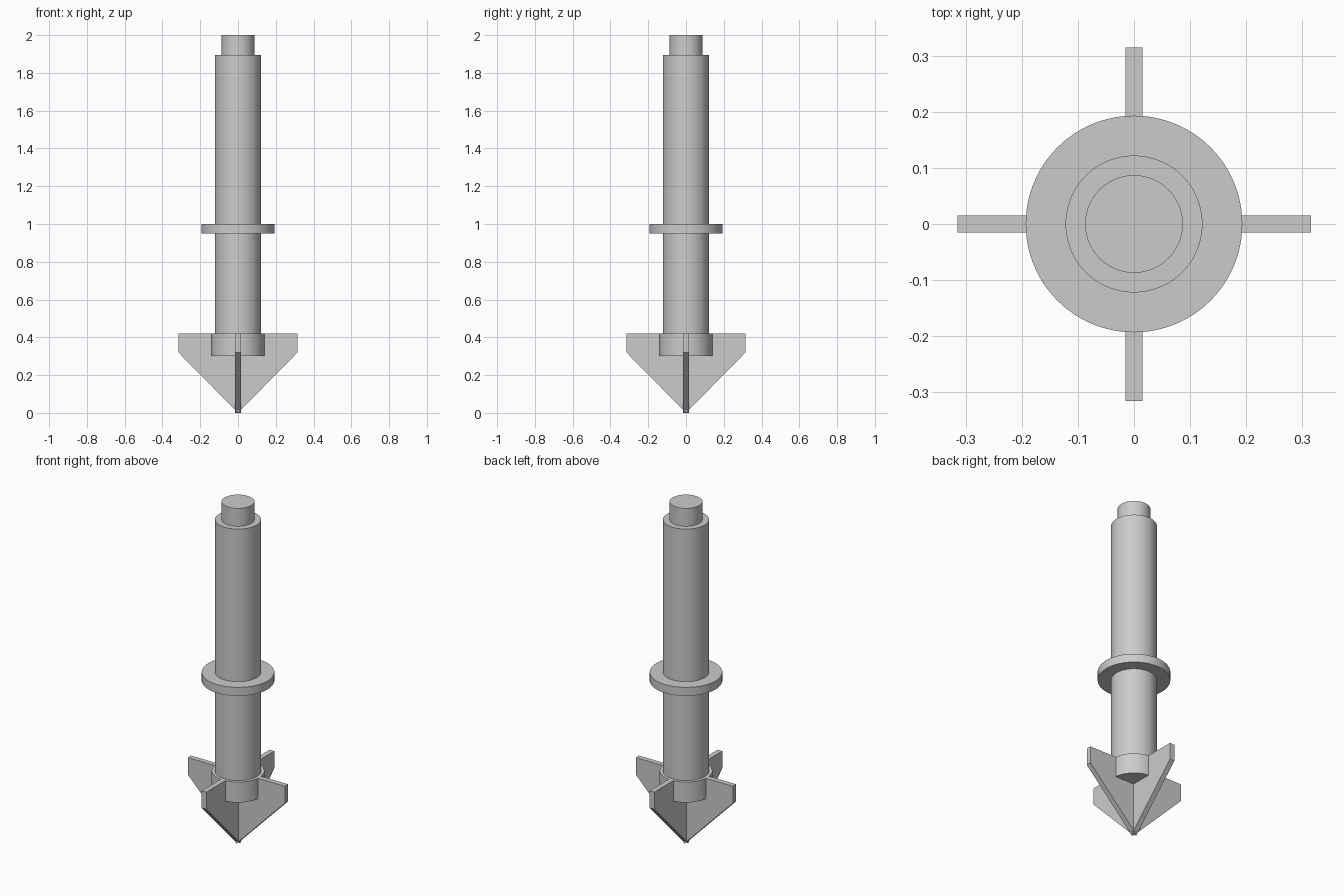
import bpy
import bmesh
import math

cube = bpy.data.objects.get("Cube")
if cube:
    bpy.data.objects.remove(cube, do_unlink=True)

# Plain grey metal
metal = bpy.data.materials.new("grey_metal")
metal.use_nodes = True
GREY = (0.6, 0.6, 0.6, 1)
metal.diffuse_color = GREY
metal.node_tree.nodes["Principled BSDF"].inputs["Base Color"].default_value = GREY


def cylinder(name, radius, bottom, top):
    bpy.ops.mesh.primitive_cylinder_add(
        vertices=96, radius=radius, depth=top - bottom,
        location=(0, 0, (bottom + top) / 2))
    part = bpy.context.object
    part.name = name
    part.data.materials.append(metal)
    bpy.ops.object.shade_smooth_by_angle(angle=math.radians(30))


def blade(name, turn):
    """Pointed plate spanning the full width, with clipped outer corners."""
    outline = [(-0.315, 0.42), (-0.315, 0.32), (0, 0),
               (0.315, 0.32), (0.315, 0.42)]
    bm = bmesh.new()
    face = bm.faces.new([bm.verts.new((x, -0.015, z)) for x, z in outline])
    side = bmesh.ops.extrude_face_region(bm, geom=[face])["geom"]
    moved = [v for v in side if isinstance(v, bmesh.types.BMVert)]
    bmesh.ops.translate(bm, verts=moved, vec=(0, 0.03, 0))
    bmesh.ops.recalc_face_normals(bm, faces=bm.faces)
    mesh = bpy.data.meshes.new(name)
    bm.to_mesh(mesh)
    bm.free()
    mesh.materials.append(metal)
    part = bpy.data.objects.new(name, mesh)
    part.rotation_euler.z = turn
    bpy.context.collection.objects.link(part)


# Stacked round parts
cylinder("shaft", 0.122, 0.42, 1.895)
cylinder("top_spigot", 0.087, 1.895, 2.0)
cylinder("middle_flange", 0.193, 0.95, 1.0)
cylinder("base_collar", 0.14, 0.30, 0.42)

# Crossed pointed blades
blade("side_blades", 0)
blade("front_back_blades", math.pi / 2)
